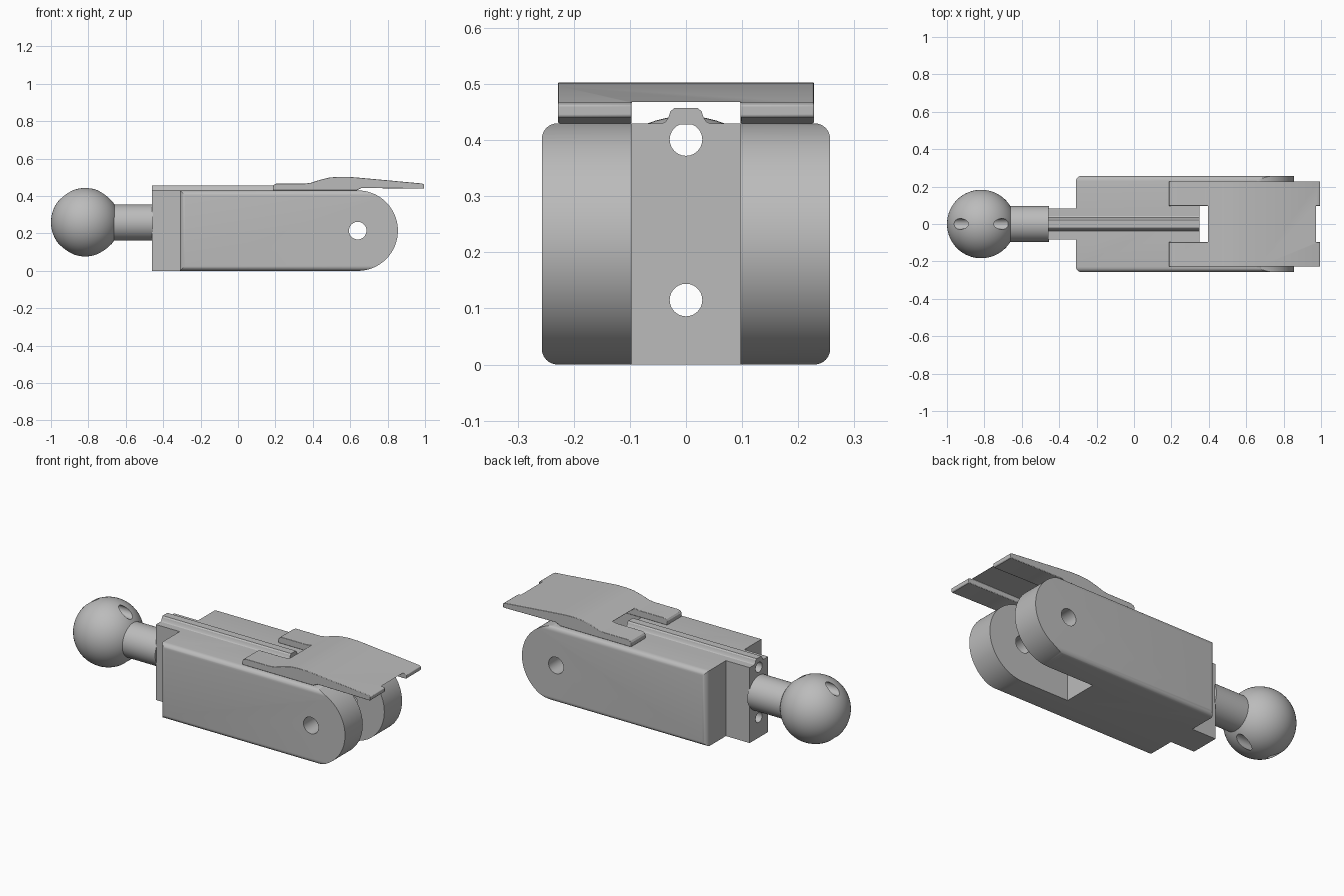
import bpy, bmesh, math
from mathutils import Matrix, Vector

cube = bpy.data.objects.get("Cube")
if cube:
    bpy.data.objects.remove(cube, do_unlink=True)

grey = bpy.data.materials.new("plain grey")
grey.use_nodes = True
grey.diffuse_color = (0.5, 0.5, 0.5, 1)
grey.node_tree.nodes["Principled BSDF"].inputs["Base Color"].default_value = (0.5, 0.5, 0.5, 1)


def make(name, bm):
    bmesh.ops.recalc_face_normals(bm, faces=bm.faces)
    mesh = bpy.data.meshes.new(name)
    bm.to_mesh(mesh)
    bm.free()
    mesh.materials.append(grey)
    ob = bpy.data.objects.new(name, mesh)
    bpy.context.collection.objects.link(ob)
    return ob


def box(name, x, y, z, radius=0, pick=None):
    """Box from ranges; edges chosen by pick(direction, middle) are rounded."""
    bm = bmesh.new()
    bmesh.ops.create_cube(bm, size=1)
    for v in bm.verts:
        v.co = [r[0] + (c + 0.5) * (r[1] - r[0]) for r, c in zip((x, y, z), v.co)]
    if radius:
        edges = [e for e in bm.edges if pick(e.verts[1].co - e.verts[0].co,
                                             (e.verts[0].co + e.verts[1].co) / 2)]
        bmesh.ops.bevel(bm, geom=edges, offset=radius, segments=6, profile=0.5,
                        affect='EDGES')
    return make(name, bm)


def rod(name, axis, centre, radius, length):
    bm = bmesh.new()
    bmesh.ops.create_cone(bm, cap_ends=True, segments=48, radius1=radius,
                          radius2=radius, depth=length)
    turn = Vector((0, 0, 1)).rotation_difference(Vector(axis)).to_matrix().to_4x4()
    bm.transform(Matrix.Translation(centre) @ turn)
    return make(name, bm)


def prism(name, points, axis, start, end):
    """Extrude an (x, z) profile along y, or a (y, z) profile along x."""
    bm = bmesh.new()
    at = (lambda a, b: (a, start, b)) if axis == 'y' else (lambda a, b: (start, a, b))
    face = bm.faces.new([bm.verts.new(at(a, b)) for a, b in points])
    out = bmesh.ops.extrude_face_region(bm, geom=[face])["geom"]
    step = Vector((0, end - start, 0) if axis == 'y' else (end - start, 0, 0))
    for v in out:
        if isinstance(v, bmesh.types.BMVert):
            v.co += step
    return make(name, bm)


def combine(ob, tool, operation='DIFFERENCE', keep=False):
    mod = ob.modifiers.new("cut", 'BOOLEAN')
    mod.operation, mod.object, mod.solver = operation, tool, 'EXACT'
    bpy.context.view_layer.objects.active = ob
    bpy.ops.object.modifier_apply(modifier=mod.name)
    if not keep:
        bpy.data.objects.remove(tool, do_unlink=True)


# Main body: filleted bar trimmed to a round-ended side profile
mid, pin_x = 0.215, 0.64
body = box("clamp_body", (-0.31, 1), (-0.257, 0.257), (0, 0.43), 0.028,
           lambda d, m: abs(d.x) > 0.1 or (abs(d.z) > 0.1 and m.x < 0))
arc = [(pin_x + mid * math.cos(a), mid + mid * math.sin(a))
       for a in (math.radians(-90 + i * 3.75) for i in range(49))]
combine(body, prism("outline", arc + [(-0.5, 0.43), (-0.5, 0)], 'y', -0.4, 0.4), 'INTERSECT')

# Narrow rear block, fork slot and pin hole
combine(body, box("rear_block", (-0.46, -0.2), (-0.083, 0.083), (0, 0.43)), 'UNION')
combine(body, box("slot", (0.35, 1.1), (-0.097, 0.097), (-0.1, 0.6)))
combine(body, rod("pin_hole", (0, 1, 0), (pin_x, 0, mid), 0.047, 1))

# Ball on its neck
bm = bmesh.new()
bmesh.ops.create_uvsphere(bm, u_segments=64, v_segments=32, radius=0.183)
bm.transform(Matrix.Translation((-0.817, 0, 0.26)) @ Matrix.Rotation(math.pi / 2, 4, 'Y'))
ball = make("ball", bm)
neck = rod("ball_neck", (1, 0, 0), (-0.58, 0, 0.258), 0.097, 0.25)

# Long bores through block and ball
for z in (0.401, 0.115):
    bore = rod("bore", (1, 0, 0), (-0.3, 0, z), 0.029, 1.6)
    combine(body, bore, keep=True)
    combine(ball, bore)

# Top rail with flared foot and rounded crown
half = [(0.046, 0.428), (0.036, 0.433), (0.031, 0.441), (0.028, 0.451), (0.021, 0.457)]
rail = prism("top_rail", half + [(-y, z) for y, z in reversed(half)], 'x', -0.46, 0.35)

# Lever plate with two arms and a central underside channel
side = [(0.187, 0.43), (0.187, 0.452), (0.193, 0.461), (0.207, 0.467), (0.36, 0.467),
        (0.39, 0.471), (0.44, 0.487), (0.49, 0.499), (0.54, 0.503), (0.6, 0.502),
        (0.67, 0.496), (0.985, 0.467), (0.995, 0.462), (0.995, 0.443), (0.99, 0.439),
        (0.66, 0.443), (0.635, 0.43)]
lever = prism("lever", side, 'y', -0.228, 0.228)
combine(lever, box("channel", (0.1, 1.1), (-0.097, 0.097), (0.4, 0.468)))
combine(lever, box("notch", (0.1, 0.395), (-0.097, 0.097), (0.4, 0.6)))
bevel = lever.modifiers.new("soft edges", 'BEVEL')
bevel.width, bevel.segments, bevel.angle_limit = 0.004, 2, math.radians(50)

# Smooth curved surfaces, keep hard edges
bpy.ops.object.select_all(action='DESELECT')
for ob in (body, ball, neck, rail, lever):
    ob.select_set(True)
bpy.context.view_layer.objects.active = body
bpy.ops.object.shade_smooth_by_angle(angle=math.radians(30))
